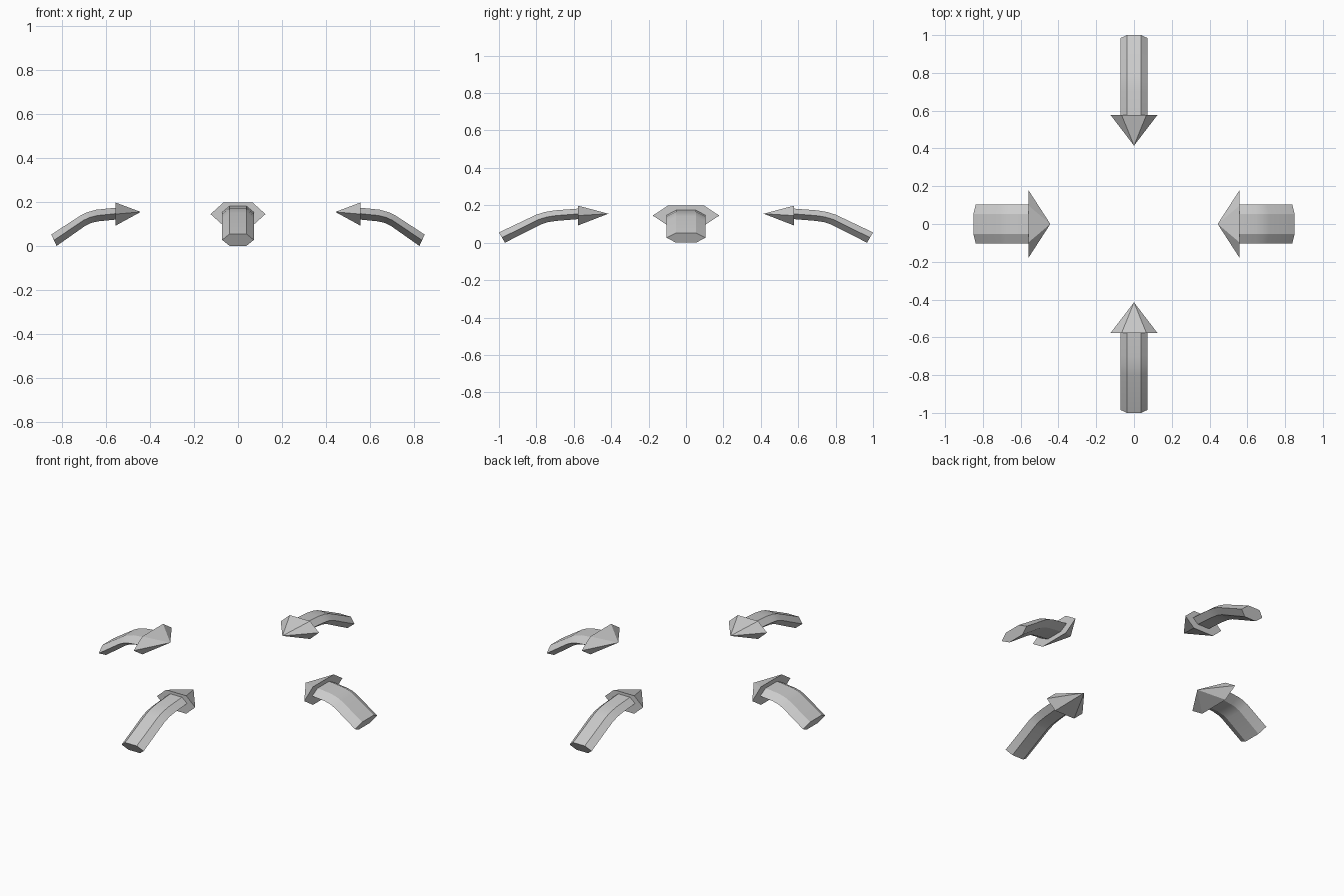
import bpy, bmesh, math
from mathutils import Matrix

cube = bpy.data.objects.get("Cube")
if cube:
    bpy.data.objects.remove(cube, do_unlink=True)

grey = bpy.data.materials.new("light grey")
grey.use_nodes = True
grey.diffuse_color = (0.6, 0.6, 0.6, 1)
grey.node_tree.nodes["Principled BSDF"].inputs["Base Color"].default_value = (0.6, 0.6, 0.6, 1)


def hexagon(bm, top, bottom, half_width, half_flat):
    """Hexagonal ring across x; top and bottom are (distance, height)."""
    mid = [(a + b) / 2 for a, b in zip(top, bottom)]
    pts = [(-half_flat, top), (half_flat, top), (half_width, mid),
           (half_flat, bottom), (-half_flat, bottom), (-half_width, mid)]
    return [bm.verts.new((x, -d, z)) for x, (d, z) in pts]


def finish(bm, name, angle):
    """Turn the part to its side and add it to the scene."""
    bmesh.ops.recalc_face_normals(bm, faces=bm.faces)
    bmesh.ops.transform(bm, matrix=Matrix.Rotation(angle, 4, 'Z'), verts=bm.verts)
    mesh = bpy.data.meshes.new(name)
    bm.to_mesh(mesh)
    bm.free()
    mesh.materials.append(grey)
    obj = bpy.data.objects.new(name, mesh)
    bpy.context.collection.objects.link(obj)
    bpy.ops.object.select_all(action='DESELECT')
    obj.select_set(True)
    bpy.context.view_layer.objects.active = obj
    bpy.ops.object.shade_smooth_by_angle(angle=math.radians(25))


def arrow(side, angle, path, shaft, head, base, tip):
    # Curved hexagonal shaft
    bm = bmesh.new()
    rings = [hexagon(bm, top, bottom, *shaft) for top, bottom in path]
    for a, b in zip(rings, rings[1:]):
        for i in range(6):
            j = (i + 1) % 6
            bm.faces.new((a[i], a[j], b[j], b[i]))
    bm.faces.new(rings[0])
    bm.faces.new(rings[-1])
    finish(bm, side + "_arrow_shaft", angle)

    # Six-sided pointed head
    bm = bmesh.new()
    ring = hexagon(bm, (base, 0.198), (base, 0.092), *head)
    point = bm.verts.new((0, -tip, 0.155))
    for i in range(6):
        bm.faces.new((ring[i], ring[(i + 1) % 6], point))
    bm.faces.new(ring)
    finish(bm, side + "_arrow_head", angle)


# Stations from foot to head: upper edge and lower edge as (distance, height)
long_path = [((1.0, 0.055), (0.968, 0.0)), ((0.80, 0.150), (0.775, 0.098)),
             ((0.755, 0.164), (0.738, 0.110)), ((0.70, 0.173), (0.69, 0.117)),
             ((0.578, 0.182), (0.578, 0.126))]
short_path = [((0.85, 0.052), (0.826, 0.0)), ((0.715, 0.140), (0.695, 0.092)),
              ((0.685, 0.154), (0.668, 0.105)), ((0.645, 0.165), (0.637, 0.112)),
              ((0.558, 0.174), (0.558, 0.120))]

for side, turn in (("front", 0), ("back", 2)):
    arrow(side, turn * math.pi / 2, long_path, (0.072, 0.038), (0.125, 0.066), 0.578, 0.415)
for side, turn in (("left", 1), ("right", 3)):
    arrow(side, turn * math.pi / 2, short_path, (0.104, 0.053), (0.178, 0.097), 0.558, 0.443)
